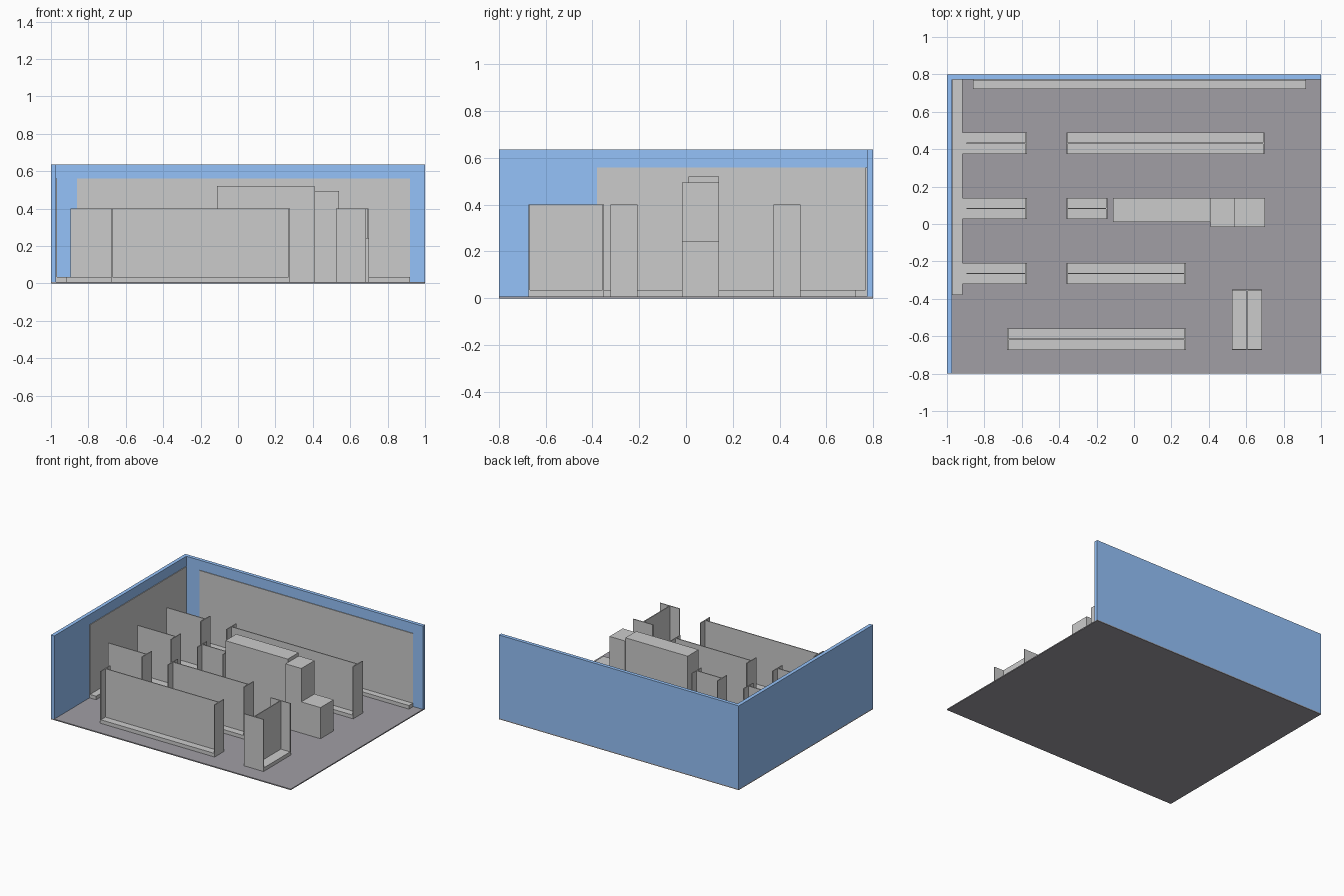
import bpy
import bmesh

if "Cube" in bpy.data.objects:
    bpy.data.objects.remove(bpy.data.objects["Cube"])

FLOOR = 0.008    # top of the floor slab
BASE = 0.035     # top of the shelf bases
H = 0.40         # gondola height
T = 0.007        # panel thickness


def material(name, color):
    m = bpy.data.materials.new(name)
    m.diffuse_color = (*color, 1)
    m.use_nodes = True
    m.node_tree.nodes["Principled BSDF"].inputs["Base Color"].default_value = m.diffuse_color
    return m


def boxes(name, parts, mat=None):
    """One object made of boxes given as (x0, x1, y0, y1, z0, z1)."""
    bm = bmesh.new()
    for x0, x1, y0, y1, z0, z1 in parts:
        vs = bmesh.ops.create_cube(bm, size=1)["verts"]
        for v in vs:
            v.co = (x1 if v.co.x > 0 else x0,
                    y1 if v.co.y > 0 else y0,
                    z1 if v.co.z > 0 else z0)
    me = bpy.data.meshes.new(name)
    bm.to_mesh(me)
    bm.free()
    ob = bpy.data.objects.new(name, me)
    bpy.context.collection.objects.link(ob)
    if mat:
        me.materials.append(mat)
    return ob


def gondola(name, a0, a1, c0, c1, start_end=True, along_y=False, spine_start=None):
    """Low base, thin central spine and end panels, running from a0 to a1."""
    mid = (c0 + c1) / 2
    s0 = a0 + T if spine_start is None else spine_start
    b0 = a0 + T if start_end else a0
    parts = [(b0, a1 - T, c0, c1, FLOOR, BASE),
             (s0, a1 - T, mid - T / 2, mid + T / 2, BASE, H),
             (a1 - T, a1, c0, c1, FLOOR, H)]
    if start_end:
        parts.append((a0, a0 + T, c0, c1, FLOOR, H))
    if along_y:
        parts = [(c, d, a, b, e, f) for a, b, c, d, e, f in parts]
    return boxes(name, parts)


blue = material("wall_blue", (0.3, 0.54, 0.95))
dark = material("floor_grey", (0.355, 0.345, 0.375))

# Room shell
boxes("floor", [(-1, 1, -0.8, 0.8, 0, FLOOR)], dark)
boxes("left_wall", [(-1, -0.972, -0.8, 0.8, FLOOR, 0.635)], blue)
boxes("back_wall", [(-0.972, 1, 0.773, 0.8, FLOOR, 0.635)], blue)

# Wall shelving: thin back panel with a low base
boxes("back_wall_shelf", [(-0.86, 0.92, 0.768, 0.773, BASE, 0.56),
                          (-0.86, 0.92, 0.722, 0.773, FLOOR, BASE)])
boxes("left_wall_shelf", [(-0.972, -0.967, -0.38, 0.768, BASE, 0.56),
                          (-0.972, -0.917, -0.38, 0.773, FLOOR, BASE)])

# Short gondolas growing out of the left wall shelf
for i, y in enumerate((-0.265, 0.083, 0.432)):
    gondola(f"side_gondola_{i + 1}", -0.917, -0.573, y - 0.057, y + 0.057,
            start_end=False, spine_start=-0.895)

# Free-standing gondolas
for name, x0, x1, y in (("back_gondola", -0.362, 0.698, 0.432),
                        ("small_gondola", -0.362, -0.142, 0.083),
                        ("middle_gondola", -0.362, 0.277, -0.265),
                        ("front_gondola", -0.678, 0.277, -0.617)):
    gondola(name, x0, x1, y - 0.057, y + 0.057)
gondola("cross_gondola", -0.674, -0.35, 0.523, 0.685, along_y=True)

# Cabinets and counter
boxes("tall_cabinet", [(-0.112, 0.408, 0.01, 0.14, FLOOR, 0.52)])
boxes("narrow_cabinet", [(0.41, 0.54, -0.017, 0.14, FLOOR, 0.495)])
boxes("low_counter", [(0.54, 0.70, -0.017, 0.14, FLOOR, 0.243)])
